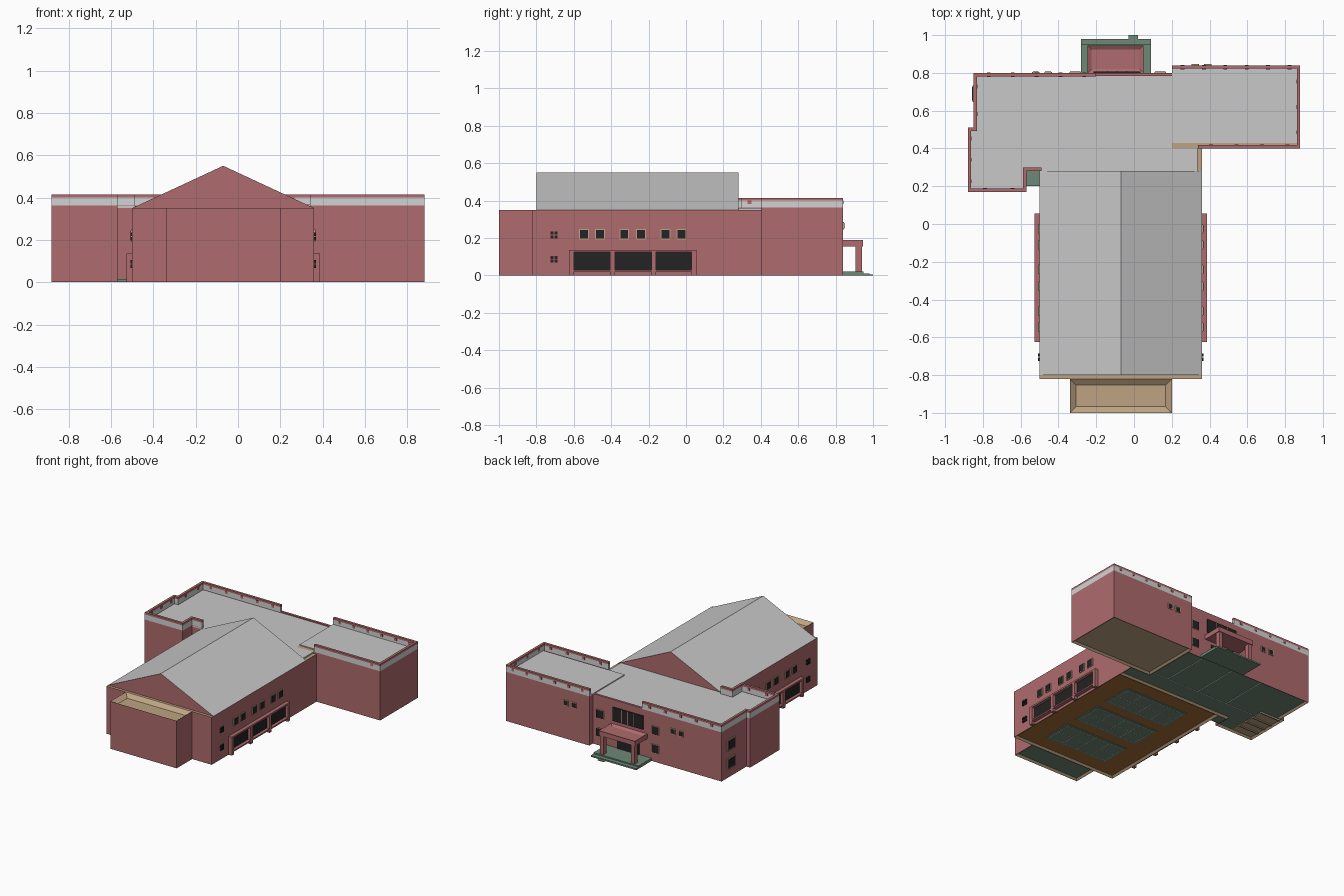
import bpy, bmesh

if "Cube" in bpy.data.objects:
    bpy.data.objects.remove(bpy.data.objects["Cube"])

def material(name, rgb):
    m = bpy.data.materials.new(name)
    m.diffuse_color = (*rgb, 1)
    m.use_nodes = True
    m.node_tree.nodes["Principled BSDF"].inputs["Base Color"].default_value = m.diffuse_color
    return m

RED = material("brick red", (.43, .145, .153))
TAN = material("tan plaster", (.515, .366, .223))
GREEN = material("green floor", (.156, .25, .18))
GREY = material("roof grey", (.58, .58, .58))
PALE = material("pale band", (.65, .65, .65))
DARK = material("dark glass", (.017, .017, .017))
WOOD = material("wood floor", (.38, .156, .035))

def finish(bm, name, mats):
    me = bpy.data.meshes.new(name)
    bm.to_mesh(me)
    bm.free()
    for m in mats:
        me.materials.append(m)
    ob = bpy.data.objects.new(name, me)
    bpy.context.collection.objects.link(ob)
    return ob

def prism(name, pts, z0, z1, side, top=None, rim=None, floor=None, top_inset=0, top_depth=0):
    """Extruded footprint; a floor colour gives the underside a recessed panel."""
    mats = [side, top or side, rim or side, floor or side]
    bm = bmesh.new()
    f = bm.faces.new([bm.verts.new((x, y, z0)) for x, y in pts])
    r = bmesh.ops.extrude_face_region(bm, geom=[f], use_keep_orig=True)
    for v in r["geom"]:
        if isinstance(v, bmesh.types.BMVert):
            v.co.z = z1
    bmesh.ops.recalc_face_normals(bm, faces=bm.faces)
    up = down = None
    for f in bm.faces:
        f.material_index = 1 if f.normal.z > .5 else 2 if f.normal.z < -.5 else 0
        if f.normal.z > .5:
            up = f
        if f.normal.z < -.5:
            down = f
    if floor:
        bmesh.ops.inset_region(bm, faces=[down], thickness=.016, use_even_offset=True)
        for v in down.verts:
            v.co.z += .012
        down.material_index = 3
    if top_inset:
        bmesh.ops.inset_region(bm, faces=[up], thickness=top_inset, use_even_offset=True)
        for v in up.verts:
            v.co.z -= top_depth
    return finish(bm, name, mats)

def rect(x0, y0, x1, y1):
    return [(x0, y0), (x1, y0), (x1, y1), (x0, y1)]

def box(name, x0, x1, y0, y1, z0, z1, mat):
    x0, x1 = sorted((x0, x1))
    y0, y1 = sorted((y0, y1))
    return prism(name, rect(x0, y0, x1, y1), z0, z1, mat)

def plate(name, axis, at, sign, u0, u1, z0, z1, t, mat):
    """Thin plate on a wall facing along axis."""
    if axis == "x":
        box(name, at, at + sign * t, u0, u1, z0, z1, mat)
    else:
        box(name, u0, u1, at, at + sign * t, z0, z1, mat)

def window(axis, at, sign, u, z0, z1, w, frame=.005):
    if frame:
        plate("window_frame", axis, at, sign, u - w/2 - frame, u + w/2 + frame,
              z0 - frame, z1 + frame, .006, TAN)
    plate("window_glass", axis, at, sign, u - w/2, u + w/2, z0, z1, .008, DARK)

# main masses
prism("hall_walls", rect(-.5, -.82, .36, .28), 0, .35, RED, TAN, TAN, WOOD)
prism("front_annex", rect(-.34, -1, .2, -.82), 0, .35, RED, TAN, TAN, GREEN, .033, .025)
prism("rear_block", [(-.88, .17), (-.57, .17), (-.57, .28), (.36, .28), (.36, .4), (.2, .4),
                     (.2, .8), (-.85, .8), (-.85, .51), (-.88, .51)], 0, .35, RED, TAN, TAN, GREEN)
prism("right_wing", rect(.2, .4, .88, .84), 0, .36, RED, TAN, TAN, TAN)

# flat roofs
prism("rear_roof", [(-.865, .185), (-.585, .185), (-.585, .28), (.335, .28), (.335, .43), (.2, .43),
                    (.2, .785), (-.835, .785), (-.835, .495), (-.865, .495)], .35, .36, GREY)
box("wing_roof", .2, .865, .43, .825, .36, .367, GREY)
box("low_rear_parapet", -.2, .2, .783, .8, .35, .368, RED)

# gable roof: end triangles red, slopes grey
bm = bmesh.new()
tri = bm.faces.new([bm.verts.new(p) for p in ((-.5, -.8, .35), (.36, -.8, .35), (-.07, -.8, .55))])
r = bmesh.ops.extrude_face_region(bm, geom=[tri], use_keep_orig=True)
for v in r["geom"]:
    if isinstance(v, bmesh.types.BMVert):
        v.co.y = .28
bmesh.ops.recalc_face_normals(bm, faces=bm.faces)
for f in bm.faces:
    f.material_index = 1 if abs(f.normal.y) > .5 else 0
finish(bm, "gable_roof", [GREY, RED])

# parapets: red base, pale band, red cap, small posts
T = .018
PARAPETS = [(-.88, .17, -.88 + T, .51), (-.88 + T, .51 - T, -.85 + T, .51), (-.85, .51, -.85 + T, .8),
            (-.85 + T, .8 - T, -.2, .8), (-.88 + T, .17, -.57, .17 + T),
            (-.57 - T, .17 + T, -.57, .28), (-.57 - T, .28, -.49, .28 + T),
            (.2, .84 - T, .88, .84), (.88 - T, .4 + T, .88, .84 - T), (.34, .4, .88, .4 + T)]
for x0, y0, x1, y1 in PARAPETS:
    box("parapet_base", x0, x1, y0, y1, .35, .362, RED)
    box("parapet_band", x0, x1, y0, y1, .362, .4, PALE)
    box("parapet_cap", x0, x1, y0, y1, .4, .415, RED)
    along_x = x1 - x0 > y1 - y0
    length = max(x1 - x0, y1 - y0)
    n = int(length / .11)
    for i in range(n):
        c = (x0 if along_x else y0) + length * (i + .5) / n
        if along_x:
            out = .003 if y0 > .7 else -.001
            box("parapet_post", c - .01, c + .01, y0 - .003 * (y0 > .7), y1 + max(out, .002), .382, .4, RED)
        else:
            inner = x1 if x0 < 0 else x0
            box("parapet_post", inner - .003, inner + .003, c - .01, c + .01, .382, .4, RED)

# hall side windows, same on both sides
for at, s in ((.36, 1), (-.5, -1)):
    for u in (-.545, -.46, -.33, -.24, -.11, -.025):
        window("x", at, s, u, .197, .243, .042)
    for z in (.068, .198):
        for du in (-.011, .011):
            for dz in (0, .021):
                window("x", at, s, -.705 + du, z + dz, z + dz + .016, .016, 0)
    # projecting frame round three large panes
    for name, z0, z1 in (("frame_head", .124, .136), ("frame_sill", .02, .03)):
        box(name, at, at + s * .027, -.625, .055, z0, z1, RED)
    for y in (-.6125, -.3925, -.1725, .0425):
        box("frame_post", at, at + s * .027, y - .0125, y + .0125, 0, .124, RED)
    for y in (-.5025, -.2825, -.065):
        plate("large_pane", "x", at, s, y - .098, y + .098, .03, .124, .005, DARK)

# rear and left windows
for x in (.14, -.31):
    for z in (.07, .205):
        window("y", .8, 1, x, z, z + .055, .055, .003)
for x in (-.52, -.455):
    window("y", .8, 1, x, .25, .28, .03)
for x in (.325, .39):
    window("y", .84, 1, x, .25, .28, .03)
for z in (.07, .205):
    window("x", -.85, -1, .69, z, z + .065, .07, .009)
window("y", .8, 1, -.09, .215, .315, .25, 0)
for x in (-.14, -.09, -.04):
    box("glazing_bar", x - .003, x + .003, .8, .809, .215, .315, RED)
plate("entrance_doors", "y", .8, 1, -.18, 0, .02, .13, .006, DARK)

# entrance porch
box("porch_floor", -.28, .09, .8, .95, 0, .02, GREEN)
box("porch_step", -.28, .09, .95, .98, 0, .011, GREEN)
box("porch_ramp", -.03, .02, .98, 1, 0, .005, GREEN)
prism("porch_canopy", rect(-.245, .8, .05, .945), .155, .19, RED, top_inset=.02, top_depth=.012)
for x in (-.24, .015):
    box("porch_post", x, x + .03, .905, .94, .02, .155, RED)

# ground in the notch beside the hall
box("notch_floor", -.57, -.5, .2, .28, 0, .015, GREEN)

# courts with lines, seen from below
for y in (-.58, -.27, .04):
    box("court", -.33, .19, y - .115, y + .115, .007, .0125, GREEN)
    for dy in (-.095, 0, .095):
        box("court_line", -.31, .17, y + dy - .0015, y + dy + .0015, .006, .0075, PALE)
    for x in (-.31, -.19, -.07, .05, .17):
        box("court_line", x - .0015, x + .0015, y - .095, y + .095, .006, .0075, PALE)

# rooms seen from below
box("left_rooms_floor", -.862, -.7, .19, .49, .008, .0125, TAN)
for y in (.26, .33, .4, .485):
    box("room_divider", -.862, -.7, y - .005, y + .005, .001, .009, TAN)
for x in (-.45, -.2, .06):
    box("partition", x - .002, x + .002, .42, .78, .008, .0125, PALE)
box("corridor_line", -.68, .18, .42, .424, .008, .0125, PALE)
